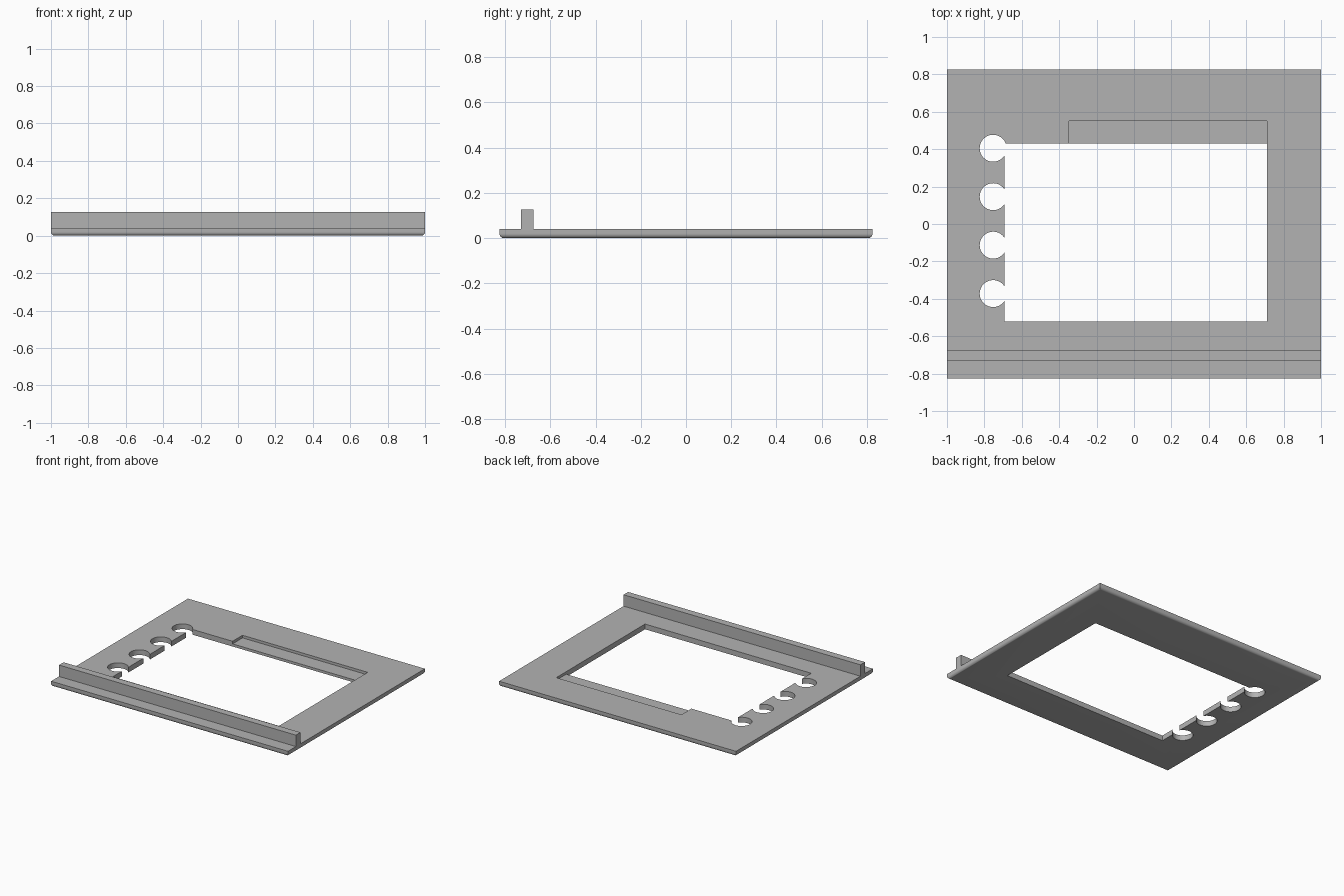
import bpy
import bmesh
import math

cube = bpy.data.objects.get("Cube")
if cube:
    bpy.data.objects.remove(cube, do_unlink=True)

grey = bpy.data.materials.new("light grey")
grey.use_nodes = True
colour = (0.45, 0.45, 0.45, 1)
grey.diffuse_color = colour
grey.node_tree.nodes["Principled BSDF"].inputs["Base Color"].default_value = colour


def box(name, x0, x1, y0, y1, z0, z1, round_bottom=0):
    """Axis-aligned block, optionally with rounded lower edges."""
    bm = bmesh.new()
    bmesh.ops.create_cube(bm, size=1)
    for v in bm.verts:
        v.co.x = x1 if v.co.x > 0 else x0
        v.co.y = y1 if v.co.y > 0 else y0
        v.co.z = z1 if v.co.z > 0 else z0
    if round_bottom:
        low = [e for e in bm.edges if all(v.co.z < z0 + 1e-5 for v in e.verts)]
        bmesh.ops.bevel(bm, geom=low, offset=round_bottom, segments=6,
                        profile=0.5, affect='EDGES')
    mesh = bpy.data.meshes.new(name)
    bm.to_mesh(mesh)
    bm.free()
    mesh.materials.append(grey)
    obj = bpy.data.objects.new(name, mesh)
    bpy.context.collection.objects.link(obj)
    return obj


def cut(target, cutter):
    """Subtract the cutter from the target, then discard the cutter."""
    cutter.hide_render = True
    mod = target.modifiers.new("cut", 'BOOLEAN')
    mod.operation = 'DIFFERENCE'
    mod.solver = 'EXACT'
    mod.object = cutter
    bpy.context.view_layer.objects.active = target
    bpy.ops.object.modifier_apply(modifier=mod.name)
    bpy.data.objects.remove(cutter, do_unlink=True)


# Frame plate with a rounded underside rim
plate = box("frame_plate", -1, 1, -0.825, 0.825, 0, 0.04, round_bottom=0.02)

# Window opening
cut(plate, box("window_cutter", -0.693, 0.71, -0.52, 0.43, -0.1, 0.2))

# Shallow ledge behind the window
cut(plate, box("ledge_cutter", -0.347, 0.71, 0.4, 0.55, 0.02, 0.2))

# Row of round notches along the right side of the window
for i in range(4):
    bpy.ops.mesh.primitive_cylinder_add(vertices=48, radius=0.072, depth=0.4,
                                        location=(-0.753, 0.405 - 0.259 * i, 0))
    notch = bpy.context.object
    notch.name = "notch_cutter"
    notch.data.materials.append(grey)
    cut(plate, notch)

# Upright rail along the front
rail = box("front_rail", -1, 1, -0.73, -0.675, 0.03, 0.127)

# Smooth the rounded faces, keeping corners sharp
bpy.ops.object.select_all(action='DESELECT')
for obj in (plate, rail):
    obj.select_set(True)
bpy.context.view_layer.objects.active = plate
bpy.ops.object.shade_smooth_by_angle(angle=math.radians(30))
